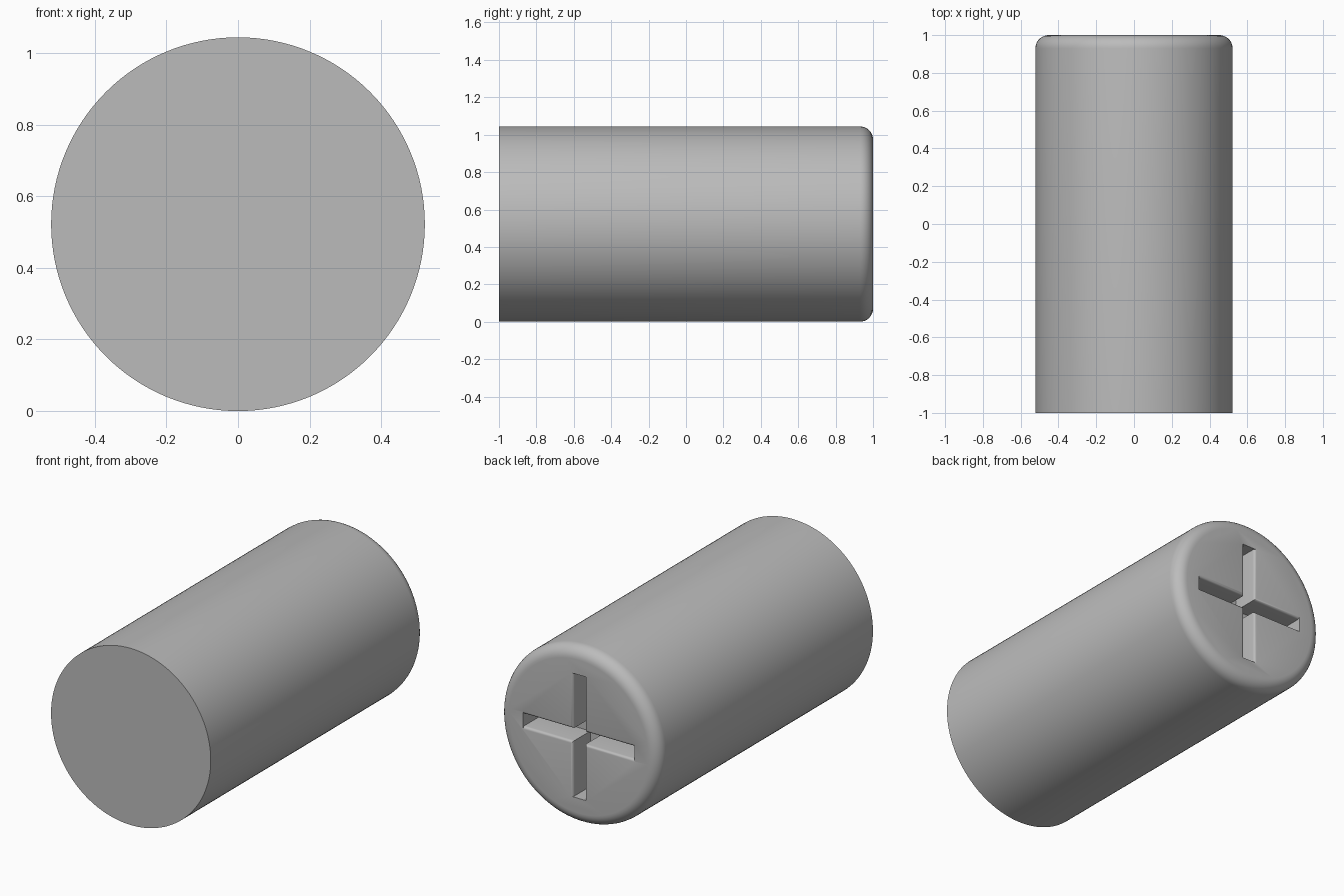
import bpy, bmesh, math
from mathutils import Matrix

default = bpy.data.objects.get("Cube")
if default:
    bpy.data.objects.remove(default, do_unlink=True)

RADIUS, FILLET = 0.522, 0.07
SLOT_LENGTH, SLOT_WIDTH, SLOT_DEPTH, SLOT_ROUND = 0.73, 0.105, 0.16, 0.015

grey = bpy.data.materials.new("plain_grey")
grey.use_nodes = True
colour = (0.5, 0.5, 0.5, 1)
grey.diffuse_color = colour
grey.node_tree.nodes["Principled BSDF"].inputs["Base Color"].default_value = colour


def add_object(name, bm):
    bmesh.ops.recalc_face_normals(bm, faces=bm.faces)
    mesh = bpy.data.meshes.new(name)
    bm.to_mesh(mesh)
    bm.free()
    mesh.materials.append(grey)
    obj = bpy.data.objects.new(name, mesh)
    bpy.context.collection.objects.link(obj)
    return obj


def slot_cutter(name, angle):
    # Bar with rounded lips along its two long edges, turned about the y axis
    half, r = SLOT_WIDTH / 2, SLOT_ROUND
    side = [(half - r, 1 - SLOT_DEPTH), (half - r, 1 - r)]
    side += [(half - r * math.cos(a), 1 - r + r * math.sin(a))
             for a in (math.pi * i / 8 for i in range(1, 5))]
    side.append((half, 1.1))
    outline = side + [(-z, y) for z, y in reversed(side)]
    bm = bmesh.new()
    face = bm.faces.new([bm.verts.new((-SLOT_LENGTH / 2, y, z)) for z, y in outline])
    out = bmesh.ops.extrude_face_region(bm, geom=[face])
    moved = [v for v in out["geom"] if isinstance(v, bmesh.types.BMVert)]
    bmesh.ops.translate(bm, verts=moved, vec=(SLOT_LENGTH, 0, 0))
    move = Matrix.Translation((0, 0, RADIUS)) @ Matrix.Rotation(angle, 4, "Y")
    bmesh.ops.transform(bm, matrix=move, verts=bm.verts)
    obj = add_object(name, bm)
    obj.hide_render = True
    return obj


# Cylinder body lying along y, with a rounded rim at the back
bm = bmesh.new()
bmesh.ops.create_cone(bm, cap_ends=True, segments=128, radius1=RADIUS, radius2=RADIUS,
                      depth=2, matrix=Matrix.Translation((0, 0, RADIUS)) @ Matrix.Rotation(-math.pi / 2, 4, "X"))
rim = [e for e in bm.edges if all(v.co.y > 0.9 for v in e.verts)]
bmesh.ops.bevel(bm, geom=rim, offset=FILLET, segments=8, profile=0.5, affect="EDGES")
body = add_object("cylinder_body", bm)

# Cross-shaped slot cut into the back end
bpy.context.view_layer.objects.active = body
body.select_set(True)
for name, angle in (("horizontal_slot", 0), ("vertical_slot", math.pi / 2)):
    cutter = slot_cutter(name, angle)
    cut = body.modifiers.new(name, "BOOLEAN")
    cut.operation, cut.solver, cut.object = "DIFFERENCE", "EXACT", cutter
    bpy.ops.object.modifier_apply(modifier=cut.name)
    bpy.data.objects.remove(cutter, do_unlink=True)

bpy.ops.object.shade_smooth_by_angle(angle=math.radians(30))
